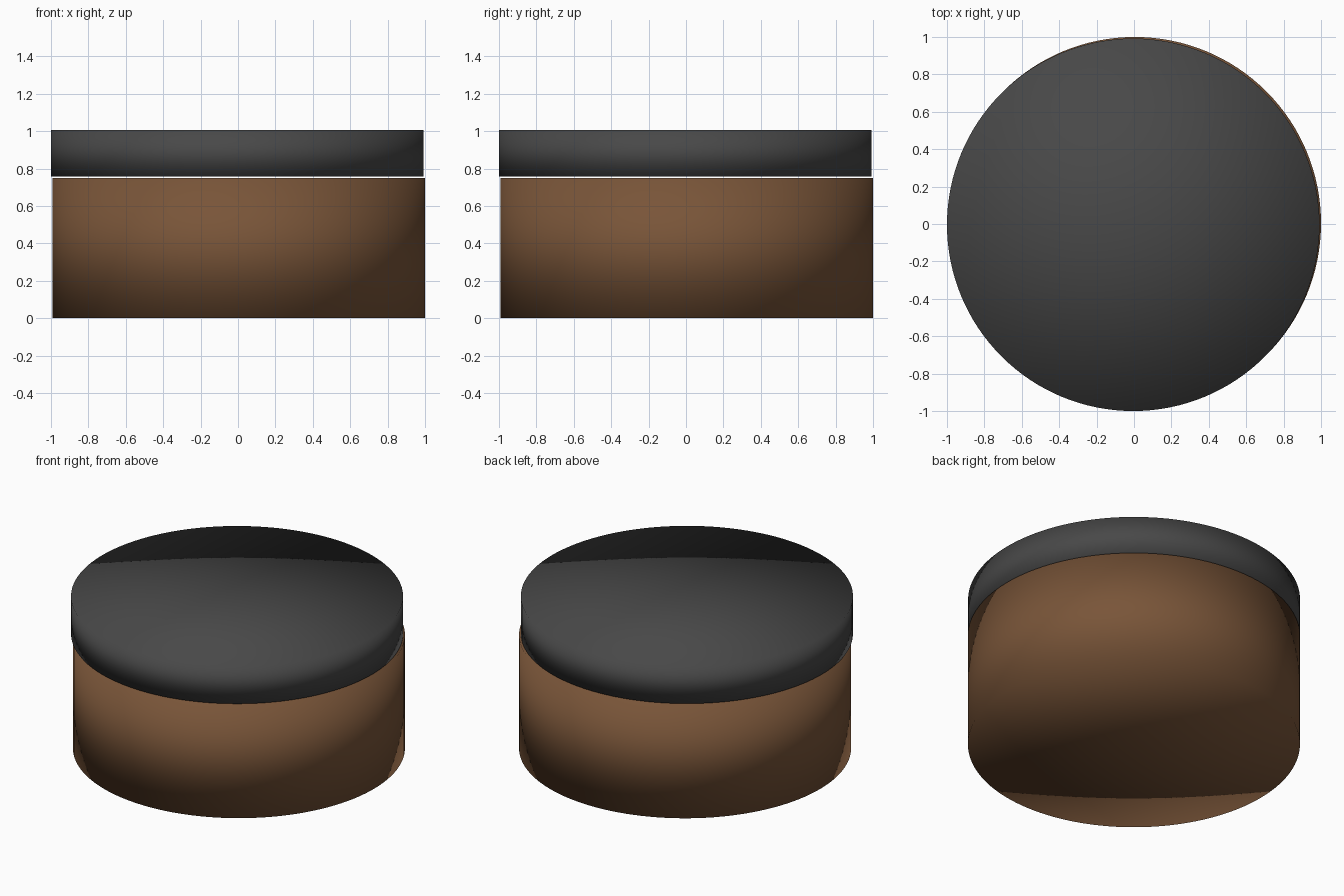
import bpy

if "Cube" in bpy.data.objects:
    bpy.data.objects.remove(bpy.data.objects["Cube"])


def drum(name, z0, z1, offset, colour):
    """Fully smooth-shaded closed cylinder between two heights."""
    bpy.ops.mesh.primitive_cylinder_add(
        vertices=128, radius=0.996, depth=z1 - z0,
        end_fill_type='TRIFAN', location=(offset, offset, (z0 + z1) / 2))
    obj = bpy.context.object
    obj.name = name
    bpy.ops.object.shade_smooth()
    mat = bpy.data.materials.new(name + "_colour")
    mat.diffuse_color = (*colour, 1)
    mat.use_nodes = True
    mat.node_tree.nodes["Principled BSDF"].inputs["Base Color"].default_value = mat.diffuse_color
    obj.data.materials.append(mat)
    return obj


# Brown container body
drum("jar_body", 0.0, 0.75, 0.004, (0.19, 0.09, 0.04))

# Dark lid, floating just above the body and very slightly off-centre
drum("lid", 0.758, 1.006, -0.004, (0.065, 0.065, 0.065))
